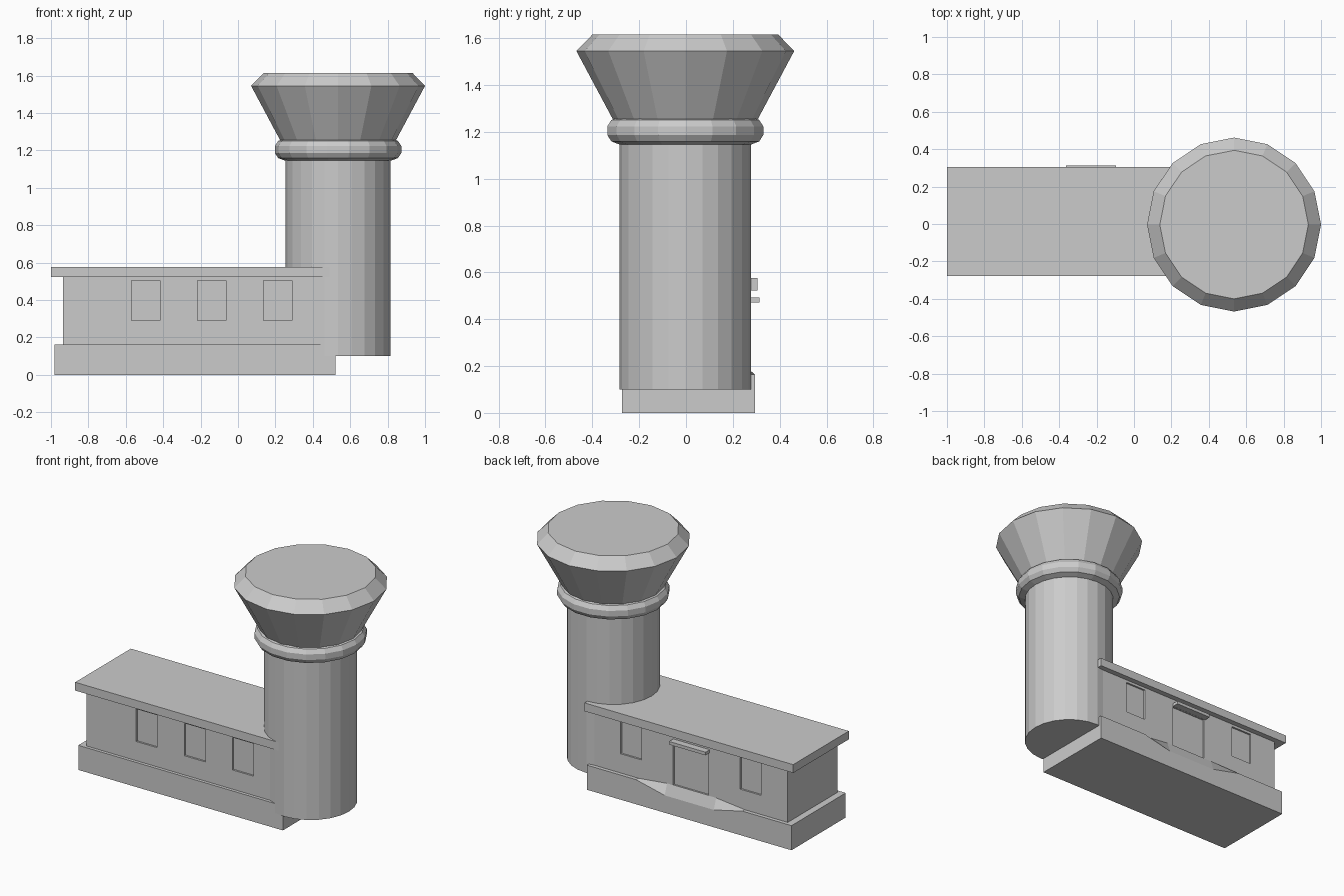
import bpy, bmesh, math

if "Cube" in bpy.data.objects:
    bpy.data.objects.remove(bpy.data.objects["Cube"])

grey = bpy.data.materials.new("plain_grey")
grey.diffuse_color = (0.6, 0.6, 0.6, 1)
grey.use_nodes = True
grey.node_tree.nodes["Principled BSDF"].inputs["Base Color"].default_value = grey.diffuse_color

CX, CY = 0.535, -0.003   # tower axis


def finish(name, bm):
    bmesh.ops.recalc_face_normals(bm, faces=bm.faces)
    me = bpy.data.meshes.new(name)
    bm.to_mesh(me)
    bm.free()
    me.materials.append(grey)
    ob = bpy.data.objects.new(name, me)
    bpy.context.collection.objects.link(ob)
    return ob


def boxes(name, spans):
    """One object made of boxes given as (x0, x1, y0, y1, z0, z1)."""
    bm = bmesh.new()
    for x0, x1, y0, y1, z0, z1 in spans:
        vs = bmesh.ops.create_cube(bm, size=1)["verts"]
        for v in vs:
            v.co.x = x0 if v.co.x < 0 else x1
            v.co.y = y0 if v.co.y < 0 else y1
            v.co.z = z0 if v.co.z < 0 else z1
    return finish(name, bm)


def loft(name, rings):
    """Skin closed loops of points and cap both ends."""
    bm = bmesh.new()
    loops = [[bm.verts.new(p) for p in ring] for ring in rings]
    n = len(loops[0])
    for a, b in zip(loops, loops[1:]):
        for i in range(n):
            j = (i + 1) % n
            bm.faces.new((a[i], a[j], b[j], b[i]))
    bm.faces.new(loops[0])
    bm.faces.new(loops[-1])
    return finish(name, bm)


def lathe(name, profile, sides):
    return loft(name, [[(CX + r * math.cos(2 * math.pi * i / sides),
                         CY + r * math.sin(2 * math.pi * i / sides), z)
                        for i in range(sides)] for r, z in profile])


# plinth, with a sloping doorstep ramp let into the rear ledge
def section(y, step_z):
    pts = [(-0.98, 0), (0.52, 0), (0.52, 0.163), (0.16, 0.163),
           (-0.05, step_z), (-0.41, step_z), (-0.62, 0.163), (-0.98, 0.163)]
    return [(x, y, z) for x, z in pts]


loft("plinth", [section(-0.273, 0.163), section(-0.24, 0.163),
                section(0.27, 0.185), section(0.295, 0.115)])

# building walls with recessed windows and rear door
walls = boxes("walls", [(-0.935, 0.485, -0.252, 0.27, 0.15, 0.53)])
D = 0.012
openings = [(x, x + 0.154, -0.3, -0.252 + D, 0.29, 0.505)
            for x in (-0.57, -0.217, 0.136)]
openings += [(x, x + 0.154, 0.27 - D, 0.32, 0.29, 0.505) for x in (-0.74, 0.136)]
openings.append((-0.355, -0.095, 0.27 - D, 0.32, 0.187, 0.47))
cutter = boxes("opening_cutter", openings)
cutter.hide_render = True
cutter.hide_viewport = True
cut = walls.modifiers.new("openings", "BOOLEAN")
cut.operation = "DIFFERENCE"
cut.solver = "EXACT"
cut.object = cutter

# overhanging flat roof and door canopy
boxes("roof", [(-1.0, 0.53, -0.277, 0.306, 0.522, 0.577)])
boxes("door_canopy", [(-0.363, -0.096, 0.262, 0.314, 0.471, 0.492)])

# tower shaft, rounded collar and flared control cab
lathe("tower_shaft", [(0.28, 0.1), (0.28, 1.2)], 24)
collar = [(0.283 + 0.058 * math.cos(a), 1.205 + 0.06 * math.sin(a))
          for a in [math.radians(d) for d in (-90, -50, -18, 18, 50, 90)]]
lathe("tower_collar", collar, 18)
lathe("control_cab", [(0.31, 1.255), (0.465, 1.545), (0.397, 1.615)], 16)
